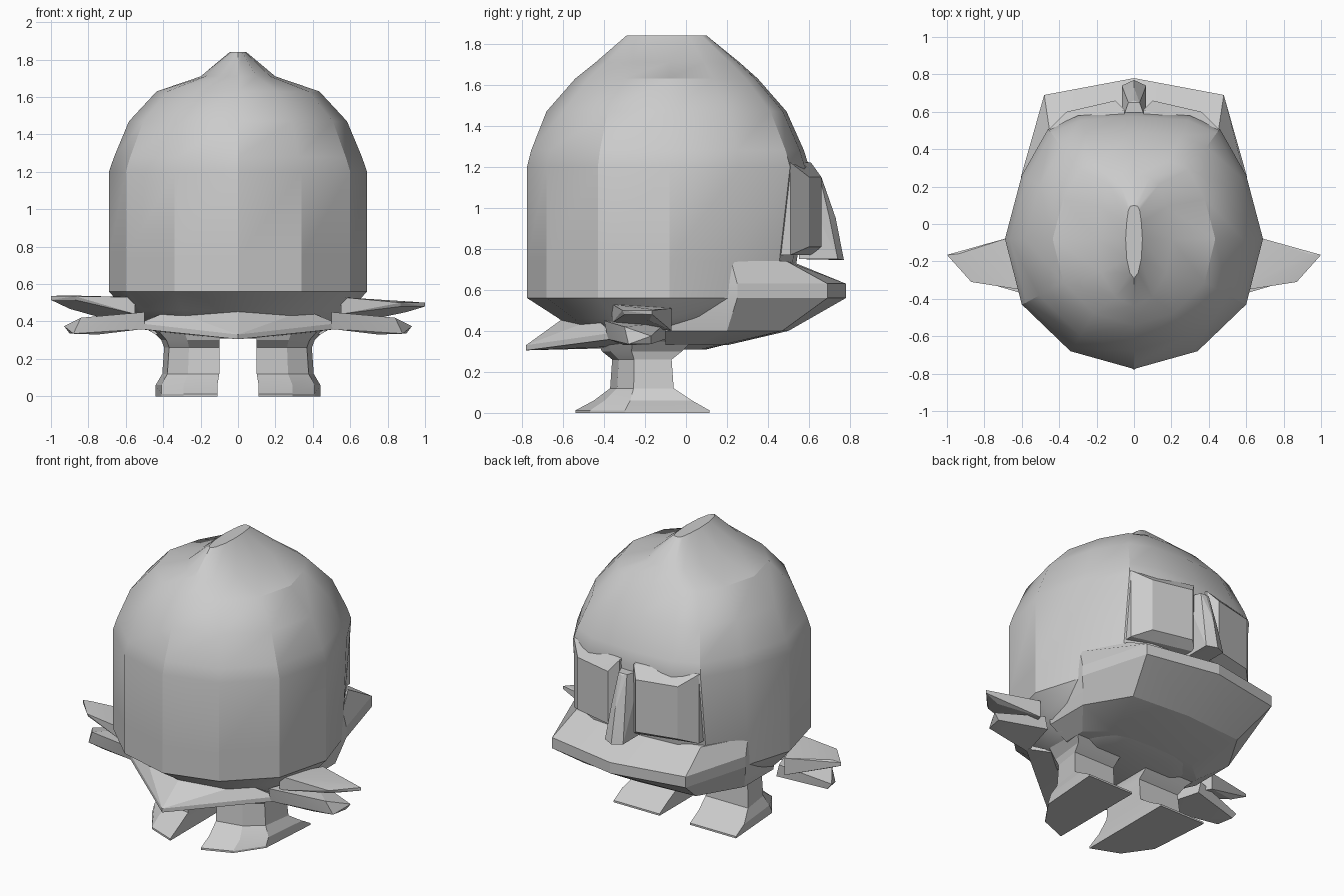
import bpy, bmesh, math

if "Cube" in bpy.data.objects:
    bpy.data.objects.remove(bpy.data.objects["Cube"])


def finish(name, bm, angle=25):
    bmesh.ops.recalc_face_normals(bm, faces=bm.faces)
    me = bpy.data.meshes.new(name)
    bm.to_mesh(me)
    bm.free()
    ob = bpy.data.objects.new(name, me)
    bpy.context.collection.objects.link(ob)
    bpy.ops.object.select_all(action='DESELECT')
    ob.select_set(True)
    bpy.context.view_layer.objects.active = ob
    bpy.ops.object.shade_smooth_by_angle(angle=math.radians(angle))
    return ob


def loft(name, rings, angle=25):
    """Skin a stack of equal-length closed rings and cap both ends."""
    bm = bmesh.new()
    rows = [[bm.verts.new(p) for p in r] for r in rings]
    n = len(rows[0])
    for a, b in zip(rows, rows[1:]):
        for i in range(n):
            j = (i + 1) % n
            bm.faces.new((a[i], a[j], b[j], b[i]))
    bm.faces.new(rows[0])
    bm.faces.new(rows[-1])
    return finish(name, bm, angle)


def hull(name, pts, angle=10):
    bm = bmesh.new()
    for p in pts:
        bm.verts.new(p)
    res = bmesh.ops.convex_hull(bm, input=bm.verts)
    junk = [v for v in bm.verts if not v.link_faces]
    bmesh.ops.delete(bm, geom=junk, context='VERTS')
    bmesh.ops.dissolve_limit(bm, angle_limit=0.02, verts=bm.verts, edges=bm.edges)
    return finish(name, bm, angle)


def flip(pts, s):
    return [(s * x, y, z) for x, y, z in pts]


def mirror_ring(half):
    """Half outline from x=0 to x=0 -> closed ring."""
    return half + [(-x, y, z) for x, y, z in reversed(half[1:-1])]


# Body with domed head and crest: z, width factor, back y, face y
OUT = [(0, -.775), (.34, -.68), (.6, -.43), (.69, -.08), (.6, .25), (.46, .49), (.3, .56), (0, .58)]
YC = -.08
rows = [(.31, .45, -.40, .10), (.36, .72, -.50, .30), (.46, .87, -.62, .48), (.56, 1, -.775, .50),
        (.74, 1, -.775, .54), (1.2, 1, -.775, .60), (1.28, .96, -.755, .575), (1.47, .845, -.68, .49),
        (1.63, .63, -.54, .35), (1.71, .29, -.44, .26), (1.84, .065, -.29, .10)]
rings = []
for z, sx, yb, yf in rows:
    half = []
    for x, y in OUT:
        k = (yf - YC) / (.58 - YC) if y > YC else (yb - YC) / (-.775 - YC)
        half.append((x * sx, YC + (y - YC) * k, z))
    rings.append(mirror_ring(half))
loft("body", rings, 28)

# Jutting lower beak and chest: z, centre y, corner xy, side xy
jaw = [(.74, .51, .45, .49, .60, .22), (.63, .78, .48, .69, .605, .25), (.56, .78, .48, .69, .605, .25),
       (.40, .50, .40, .47, .56, .20), (.33, .20, .30, .17, .44, .05)]
loft("lower_beak", [mirror_ring([(0, -.1, z), (min(sx, .58), -.1, z), (sx, sy, z), (cx, cy, z), (0, c, z)])
                    for z, c, cx, cy, sx, sy in jaw], 15)

# Nose wedge
hull("nose", [(s * x, y, z) for s in (1, -1) for x, y, z in
              [(.03, .65, 1.16), (.065, .55, 1.16), (.065, .55, .75), (.065, .74, .75), (.05, .70, .95),
               (.065, .62, .95)]] + [(0, .77, .745), (0, .73, .95), (0, .66, 1.15)])

# Tail wedge under the rear edge
hull("tail", [(0, -.78, .305), (0, -.78, .33), (0, -.6, .46), (0, -.2, .32)] +
     [(s * x, y, z) for s in (1, -1) for x, y, z in
      [(.53, -.36, .36), (.53, -.36, .39), (.36, -.44, .46), (.3, -.2, .33)]])

SOLE = [(0, 0), (.55, .11), (.91, .37), (1, 1), (0, 1)]
for side, s in (("right", 1), ("left", -1)):
    # Chamfered eye panel
    hull(side + "_eye", flip([(.05, .61, .77), (.05, .61, 1.22), (.45, .51, .77), (.45, .51, 1.22),
                              (.1, .66, .81), (.1, .66, 1.15), (.36, .60, .81), (.36, .60, 1.15),
                              (.05, .48, .77), (.05, .48, 1.24), (.45, .45, .77), (.45, .45, 1.24)], s))

    # Wing: upper and lower feathers, the left one set slightly higher
    up = .0 if s > 0 else .035
    hull(side + "_wing_upper", flip([(.55, -.36, .53), (.55, -.36, .44), (.66, -.07, .51), (.66, -.07, .40),
                                     (.94, -.16, .505 + up), (1, -.165, .50 + up), (1, -.165, .48 + up),
                                     (.87, -.31, .50 + up), (.87, -.30, .48 + up), (.9, -.18, .45 + up / 2)], s))
    hull(side + "_wing_lower", flip([(.5, -.40, .45), (.5, -.38, .36), (.6, -.1, .44), (.58, -.1, .36),
                                     (.93, -.17, .375), (.90, -.17, .335), (.84, -.30, .42), (.75, -.30, .33),
                                     (.88, -.28, .335)], s))

    # Leg flaring into a flat foot: z, rear y, toe y, inner x, outer x
    leg = [(0, -.54, .115, .11, .44), (.012, -.54, .115, .11, .44), (.06, -.45, .03, .11, .44),
           (.12, -.37, -.06, .10, .405), (.26, -.36, -.07, .10, .395), (.30, -.41, -.02, .10, .41),
           (.37, -.44, .05, .08, .48)]
    loft(side + "_leg", [[(s * (xi + u * (xo - xi)), yb + v * (yf - yb), z) for u, v in SOLE]
                         for z, yb, yf, xi, xo in leg], 20)
